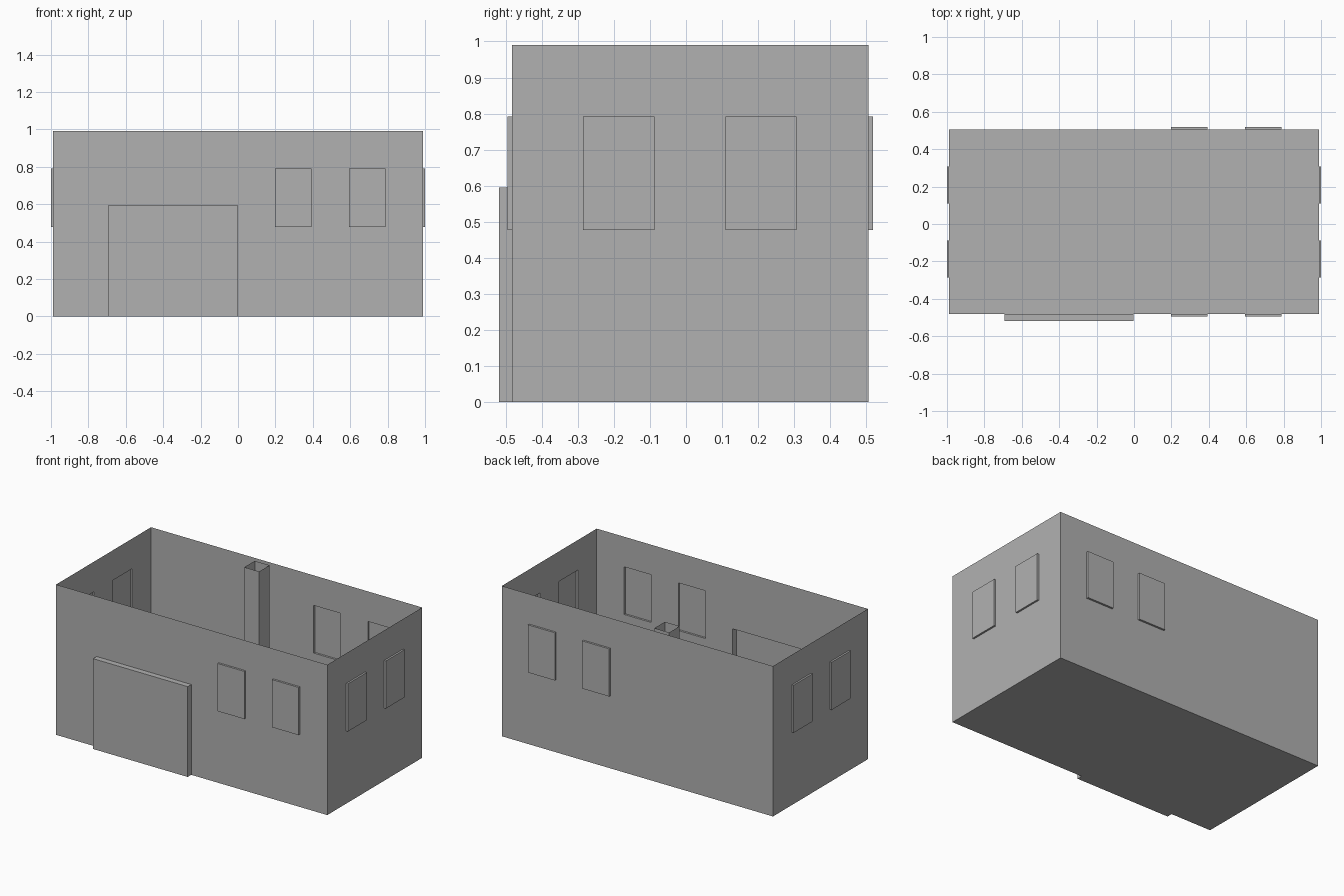
import bpy, bmesh
from mathutils import Vector

if "Cube" in bpy.data.objects:
    bpy.data.objects.remove(bpy.data.objects["Cube"])

grey = bpy.data.materials.new("plain grey")
grey.diffuse_color = (0.44, 0.44, 0.44, 1)
grey.use_nodes = True
grey.node_tree.nodes["Principled BSDF"].inputs["Base Color"].default_value = grey.diffuse_color


def open_box(lo, hi, capped_floor):
    """Thin-walled box without a lid."""
    bm = bmesh.new()
    bmesh.ops.create_cube(bm, size=1)
    lo, hi = Vector(lo), Vector(hi)
    for v in bm.verts:
        v.co = Vector([lo[i] if v.co[i] < 0 else hi[i] for i in range(3)])
    bm.normal_update()
    drop = [f for f in bm.faces
            if f.normal.z > 0.5 or (f.normal.z < -0.5 and not capped_floor)]
    bmesh.ops.delete(bm, geom=drop, context='FACES')
    return bm


def face_at(bm, point, normal):
    """Wall face that faces along normal and holds the point."""
    for f in bm.faces:
        if f.normal.dot(normal) < 0.9:
            continue
        if all(min(v.co[i] for v in f.verts) - 1e-4 <= point[i]
               <= max(v.co[i] for v in f.verts) + 1e-4 for i in range(3)):
            return f


def push_out(bm, axis, wall, span, height, depth):
    """Cut a rectangle in a wall and extrude it outwards."""
    normal = Vector((0, 0, 0))
    normal[axis] = 1 if wall > 0 else -1
    along = 1 - axis
    centre = Vector((0, 0, sum(height) / 2))
    centre[axis], centre[along] = wall, sum(span) / 2
    for ax, values in ((along, span), (2, height)):
        for value in values:
            co, no = Vector((0, 0, 0)), Vector((0, 0, 0))
            co[ax], no[ax] = value, 1
            f = face_at(bm, centre, normal)
            bmesh.ops.bisect_plane(bm, geom=[f] + list(f.edges) + list(f.verts),
                                   dist=1e-5, plane_co=co, plane_no=no)
            bm.normal_update()
    f = face_at(bm, centre, normal)
    new = bmesh.ops.extrude_discrete_faces(bm, faces=[f])["faces"][0]
    bmesh.ops.translate(bm, verts=list(new.verts), vec=normal * depth)
    bm.normal_update()


def finish(bm, name):
    mesh = bpy.data.meshes.new(name)
    bm.to_mesh(mesh)
    bm.free()
    mesh.materials.append(grey)
    bpy.context.collection.objects.link(bpy.data.objects.new(name, mesh))


LEFT, RIGHT, FRONT, BACK, TOP = -0.988, 0.988, -0.482, 0.506, 0.99
SILL = (0.478, 0.792)

# Roofless house shell
house = open_box((LEFT, FRONT, 0), (RIGHT, BACK, TOP), True)

# Wide door in the front wall
push_out(house, 1, FRONT, (-0.693, -0.003), (0, 0.595), 0.037)

# Paired windows in the front and back walls
for wall in (FRONT, BACK):
    for span in ((0.197, 0.393), (0.593, 0.788)):
        push_out(house, 1, wall, span, SILL, 0.013)

# Paired windows in the end walls
for wall in (LEFT, RIGHT):
    for span in ((-0.285, -0.088), (0.11, 0.307)):
        push_out(house, 0, wall, span, SILL, 0.012)
finish(house, "house_walls")

# Hollow chimney shaft standing near the back wall
finish(open_box((-0.208, 0.363, 0), (-0.1, 0.472, TOP), False), "chimney_shaft")
